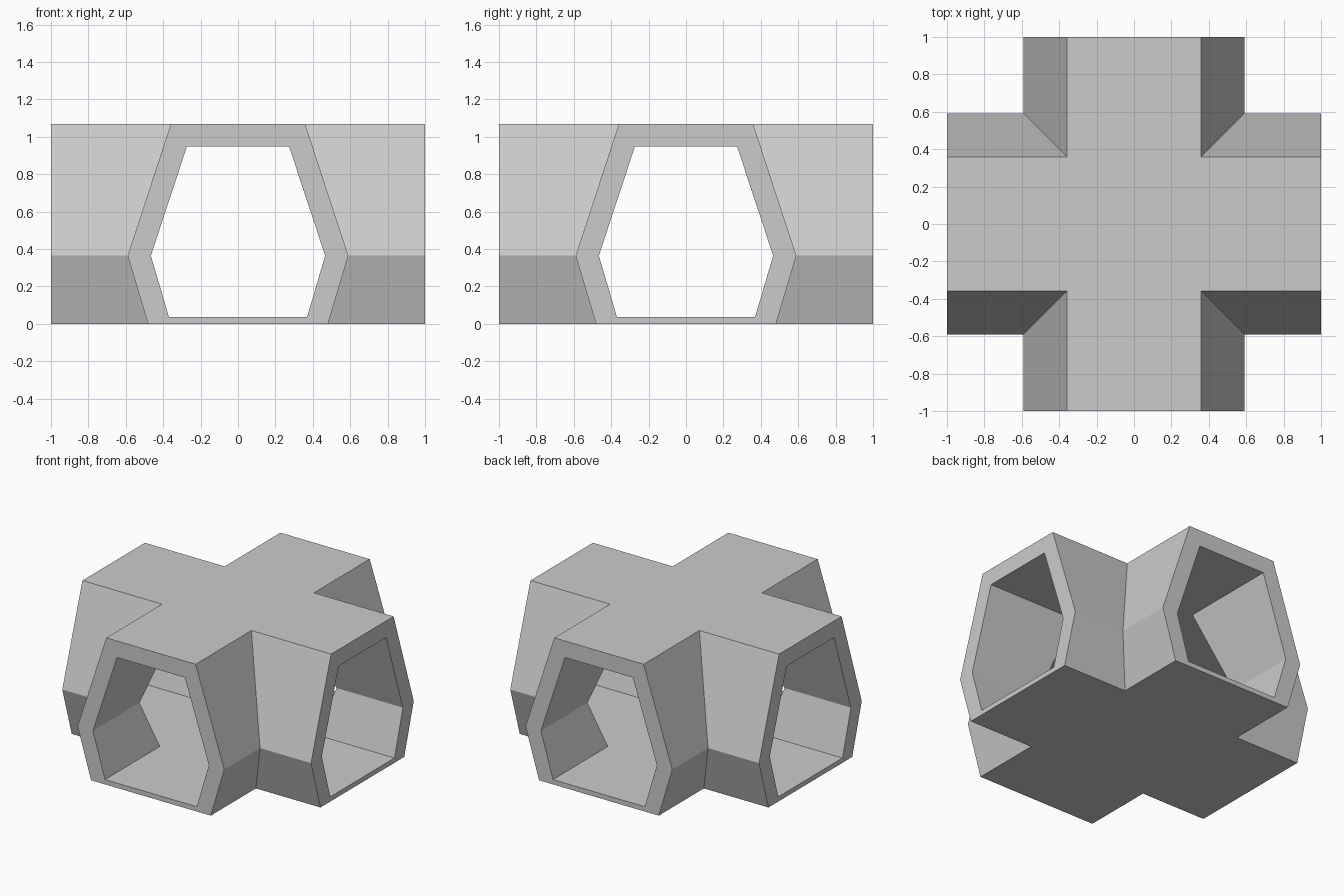
import bpy, bmesh
from mathutils import Matrix, Vector

if "Cube" in bpy.data.objects:
    bpy.data.objects.remove(bpy.data.objects["Cube"])

# half profiles (half width, height), from bottom to top
OUTER = [(0.481, 0.0), (0.59, 0.364), (0.359, 1.068)]
INNER = [(0.369, 0.035), (0.466, 0.364), (0.273, 0.948)]

bm = bmesh.new()


def face(points):
    bm.faces.new([bm.verts.new(p) for p in points])


def turns():
    return [Matrix.Rotation(k * 1.5707963267948966, 3, 'Z') for k in range(4)]


def outline(w, z):
    # plus-shaped outline of two crossing passages of half width w
    return [r @ Vector(p) for r in turns() for p in ((1, -w, z), (1, w, z), (w, w, z))]


# outer shell and inner lining: corner walls, floor and ceiling
for prof in (OUTER, INNER):
    for r in turns():
        for (w0, z0), (w1, z1) in zip(prof, prof[1:]):
            for a, b in (((1, w0, z0), (1, w1, z1)), ((w0, 1, z0), (w1, 1, z1))):
                face([r @ Vector(p) for p in (a, (w0, w0, z0), (w1, w1, z1), b)])
    for w, z in (prof[0], prof[-1]):
        face(outline(w, z))


# rims closing the wall thickness at the four openings
def ring(prof):
    return [Vector((1, w, z)) for w, z in prof] + [Vector((1, -w, z)) for w, z in reversed(prof)]


o, i = ring(OUTER), ring(INNER)
for r in turns():
    for k in range(6):
        n = (k + 1) % 6
        face([r @ p for p in (o[k], o[n], i[n], i[k])])

bmesh.ops.remove_doubles(bm, verts=bm.verts, dist=1e-4)
bmesh.ops.recalc_face_normals(bm, faces=bm.faces)
mesh = bpy.data.meshes.new("corridor_crossing")
bm.to_mesh(mesh)
bm.free()
bpy.context.collection.objects.link(bpy.data.objects.new("corridor_crossing", mesh))
